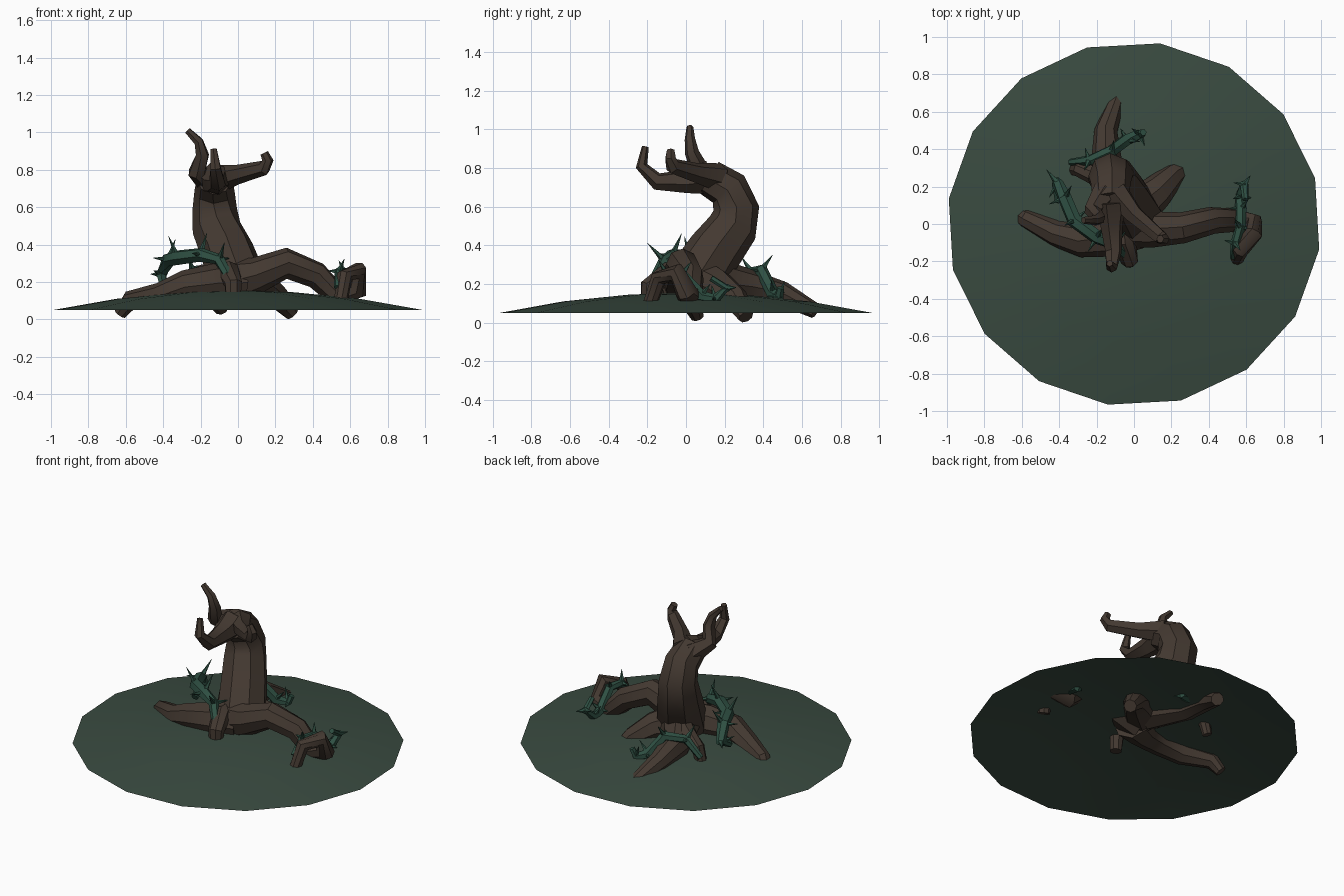
import bpy, bmesh, math
from mathutils import Vector

if "Cube" in bpy.data.objects:
    bpy.data.objects.remove(bpy.data.objects["Cube"])

Z = Vector((0, 0, 1))


def material(name, rgb):
    m = bpy.data.materials.new(name)
    m.diffuse_color = (*rgb, 1)
    m.use_nodes = True
    m.node_tree.nodes["Principled BSDF"].inputs["Base Color"].default_value = m.diffuse_color
    return m


BARK = material("dark bark", (0.056, 0.040, 0.030))
MOSS = material("moss green", (0.041, 0.069, 0.051))
VINE = material("vine green", (0.028, 0.080, 0.056))


def finish(name, bm, mat):
    me = bpy.data.meshes.new(name)
    bm.to_mesh(me)
    bm.free()
    me.materials.append(mat)
    ob = bpy.data.objects.new(name, me)
    bpy.context.collection.objects.link(ob)
    bpy.ops.object.select_all(action='DESELECT')
    ob.select_set(True)
    bpy.context.view_layer.objects.active = ob
    bpy.ops.object.shade_smooth_by_angle(angle=math.radians(40))


def add_tube(bm, path, radius, sides):
    """Closed tube through the path; radius(t) gives its thickness for t in 0..1."""
    pts = [Vector(p) for p in path]
    last, rings, u = len(pts) - 1, [], None
    for i, p in enumerate(pts):
        t = (pts[min(i + 1, last)] - pts[max(i - 1, 0)]).normalized()
        u = u or t.orthogonal()
        u = (u - t * u.dot(t)).normalized()
        v, r = t.cross(u), radius(i / last)
        rings.append([bm.verts.new(p + (u * math.cos(a) + v * math.sin(a)) * r)
                      for a in (math.tau * k / sides for k in range(sides))])
    for a, b in zip(rings, rings[1:]):
        for k in range(sides):
            n = (k + 1) % sides
            bm.faces.new((a[k], a[n], b[n], b[k]))
    bm.faces.new(rings[0][::-1])
    bm.faces.new(rings[-1])


def limb(name, r0, r1, power, path, sides=8):
    """Bark tube narrowing from r0 to r1."""
    bm = bmesh.new()
    add_tube(bm, path, lambda t: r0 + (r1 - r0) * t ** power, sides)
    finish(name, bm, BARK)


def vine(name, r, path, thorn):
    """Tube thin at both ends, with pairs of thorns splayed upward and outward."""
    bm = bmesh.new()
    add_tube(bm, path, lambda t: r * (0.55 + 0.45 * math.sin(math.pi * t)), 6)
    pts = [Vector(p) for p in path]
    for i in range(1, len(pts) - 1):
        t = (pts[i + 1] - pts[i - 1]).normalized()
        side = t.cross(Z).normalized() * (1 if i % 2 else -1)
        up = side.cross(t) * (1 if side.cross(t).z > 0 else -1)
        for d in ((side * 0.5 + up), (up * 0.1 - side)):
            d = d.normalized() * thorn * (1 if d.z > 0.5 else 0.7)
            add_tube(bm, [pts[i], pts[i] + d * 0.4, pts[i] + d],
                     lambda s: 0.001 + 0.021 * (1 - s), 5)
    finish(name, bm, VINE)


# Mound: open, shallow 16-sided dome
bm = bmesh.new()
rings = []
for r, z in ((0.3, 0.145), (0.65, 0.11), (0.99, 0.05)):
    rings.append([bm.verts.new((r * 1.01 * math.cos(a), r * 0.985 * math.sin(a), z))
                  for a in (math.radians(82 + 22.5 * k) for k in range(16))])
top = bm.verts.new((0, 0, 0.155))
for k in range(16):
    n = (k + 1) % 16
    bm.faces.new((top, rings[0][k], rings[0][n]))
    for a, b in zip(rings, rings[1:]):
        bm.faces.new((a[k], b[k], b[n], a[n]))
finish("mound", bm, MOSS)

# Trunk: leans back, then bends forward at the crown
limb("trunk", 0.155, 0.095, 1, [(0, 0.04, 0.2), (-0.06, 0.15, 0.37), (-0.115, 0.24, 0.49),
                                (-0.125, 0.26, 0.59), (-0.125, 0.22, 0.69), (-0.125, 0.12, 0.75)])

# Branches with upturned tips
limb("right_branch", 0.075, 0.022, 0.6, [(-0.1, 0.17, 0.75), (0, 0.05, 0.775), (0.14, -0.07, 0.81),
                                         (0.16, -0.08, 0.85), (0.14, -0.08, 0.89)], 6)
limb("left_branch", 0.075, 0.018, 0.6, [(-0.15, 0.17, 0.74), (-0.22, 0.07, 0.79), (-0.19, 0.03, 0.88),
                                        (-0.21, 0.02, 0.95), (-0.27, 0.02, 1.01)], 6)
limb("front_branch", 0.09, 0.018, 0.7, [(-0.125, 0.12, 0.75), (-0.12, 0, 0.73), (-0.11, -0.15, 0.73),
                                        (-0.12, -0.23, 0.81), (-0.13, -0.21, 0.91)], 6)

# Roots
limb("right_root", 0.13, 0.037, 0.5, [(-0.04, 0, 0.2), (0.1, -0.03, 0.235), (0.26, -0.02, 0.3),
                                      (0.42, 0.02, 0.235), (0.53, 0.02, 0.13), (0.64, 0, 0.16),
                                      (0.64, -0.05, 0.26), (0.57, -0.14, 0.23), (0.55, -0.185, 0.1)])
limb("left_root", 0.13, 0.035, 0.9, [(0, -0.01, 0.19), (-0.13, -0.07, 0.19), (-0.28, -0.09, 0.175),
                                     (-0.42, -0.05, 0.125), (-0.58, 0.03, 0.1), (-0.63, 0.06, 0.03)])
limb("back_root", 0.13, 0.04, 0.7, [(-0.03, 0.1, 0.22), (-0.15, 0.32, 0.19), (-0.15, 0.5, 0.15),
                                    (-0.09, 0.67, 0.06)])
limb("back_right_root", 0.13, 0.04, 0.8, [(-0.03, 0.05, 0.22), (0.12, 0.17, 0.18), (0.21, 0.26, 0.12),
                                          (0.29, 0.31, 0.03)])
limb("front_root", 0.08, 0.037, 0.8, [(-0.06, 0.02, 0.22), (-0.05, -0.1, 0.25), (-0.025, -0.19, 0.19),
                                      (-0.025, -0.2, 0.06)])
limb("back_left_root", 0.08, 0.03, 0.7, [(-0.06, 0.15, 0.24), (-0.2, 0.26, 0.235), (-0.29, 0.29, 0.2),
                                         (-0.33, 0.29, 0.07)])

# Thorny vines wrapped over the roots
vine("left_vine", 0.041, [(-0.4, 0.12, 0.19), (-0.41, 0.22, 0.24), (-0.37, 0.14, 0.32), (-0.32, 0.02, 0.33),
                          (-0.2, -0.07, 0.345), (-0.1, -0.11, 0.32), (-0.01, -0.2, 0.16)], 0.13)
vine("back_vine", 0.034, [(-0.34, 0.33, 0.16), (-0.24, 0.34, 0.26), (-0.12, 0.39, 0.27),
                          (-0.04, 0.45, 0.15), (0.03, 0.48, 0.13), (0.05, 0.49, 0.18)], 0.1)
vine("right_vine", 0.031, [(0.53, -0.18, 0.17), (0.54, -0.1, 0.255), (0.57, -0.02, 0.25), (0.57, 0.08, 0.14),
                           (0.57, 0.15, 0.12), (0.59, 0.21, 0.18), (0.595, 0.13, 0.23)], 0.085)
